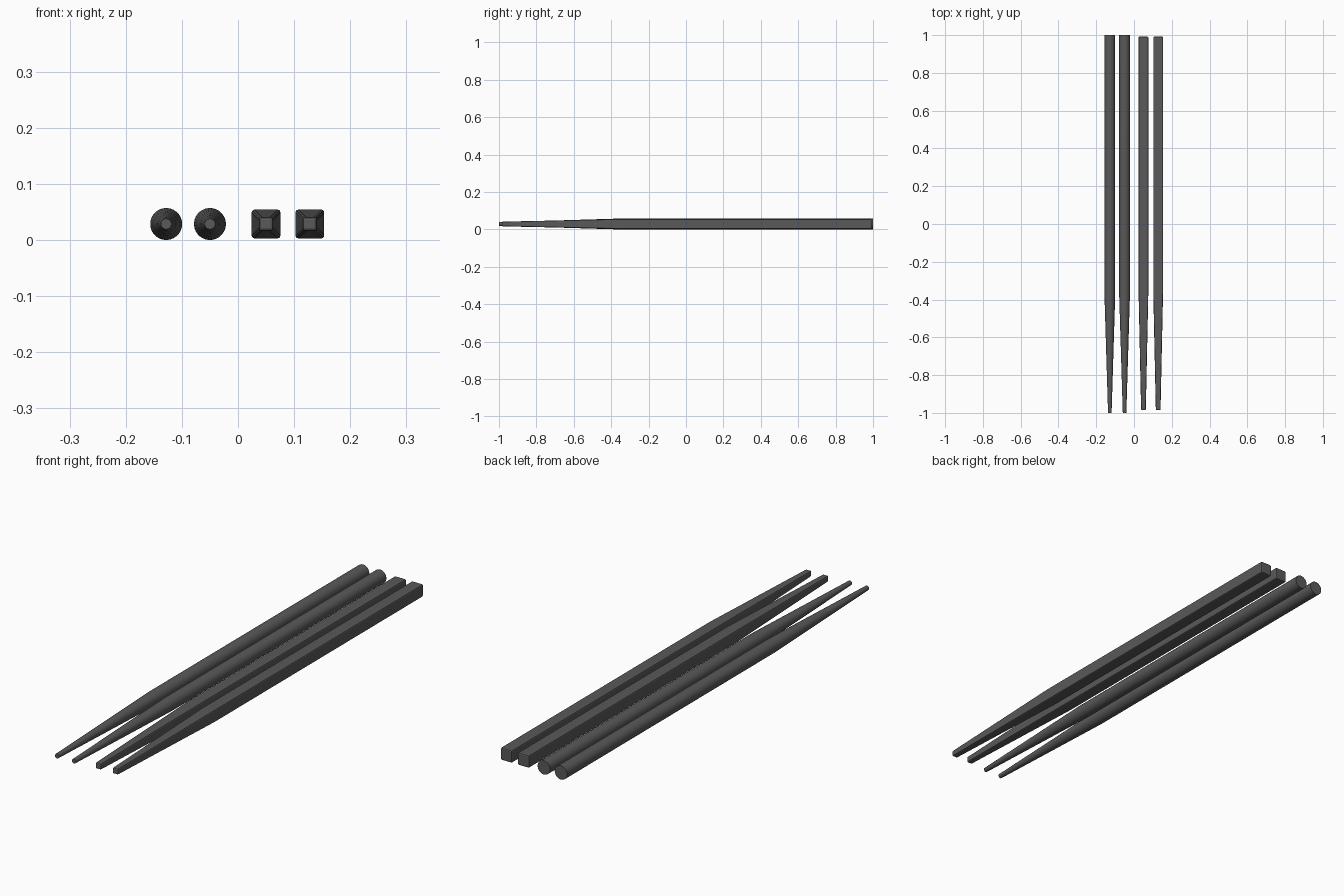
import bpy, bmesh
from math import cos, sin, pi

if "Cube" in bpy.data.objects:
    bpy.data.objects.remove(bpy.data.objects["Cube"])

dark = bpy.data.materials.new("dark_grey")
dark.diffuse_color = (0.1, 0.1, 0.1, 1)
dark.use_nodes = True
dark.node_tree.nodes["Principled BSDF"].inputs["Base Color"].default_value = dark.diffuse_color
AXIS_Z = 0.0285


def stick(name, x, sides, profile, bevel=0):
    """Loft rings of (y, radius) along y and cap both ends."""
    bm = bmesh.new()
    rings = []
    for y, r in profile:
        ring = []
        for i in range(sides):
            a = 2 * pi * (i + 0.5) / sides
            ring.append(bm.verts.new((r * cos(a), y, r * sin(a))))
        rings.append(ring)
    for a, b in zip(rings, rings[1:]):
        for i in range(sides):
            j = (i + 1) % sides
            bm.faces.new((a[i], a[j], b[j], b[i]))
    bm.faces.new(rings[0])
    bm.faces.new(rings[-1])
    bmesh.ops.recalc_face_normals(bm, faces=bm.faces)
    mesh = bpy.data.meshes.new(name)
    bm.to_mesh(mesh)
    bm.free()
    mesh.materials.append(dark)
    ob = bpy.data.objects.new(name, mesh)
    ob.location = (x, 0, AXIS_Z)
    bpy.context.collection.objects.link(ob)
    if bevel:
        mod = ob.modifiers.new("soft_edges", "BEVEL")
        mod.width = bevel
        mod.segments = 2
        mod.limit_method = "ANGLE"
    else:
        bpy.ops.object.select_all(action="DESELECT")
        ob.select_set(True)
        bpy.context.view_layer.objects.active = ob
        bpy.ops.object.shade_smooth_by_angle()


# Round chopsticks: straight handle, tapered tip
round_profile = [(-1, 0.0095), (-0.38, 0.0285), (1, 0.0285)]
# Square chopsticks: half widths turned into corner radii
d = 2 ** 0.5
square_profile = [(-0.985, 0.0125 * d), (-0.37, 0.0257 * d), (0.992, 0.0257 * d)]

for i, x in enumerate((0.05, 0.128)):
    stick(f"round_chopstick_{i + 1}", -x, 32, round_profile)
    stick(f"square_chopstick_{i + 1}", x, 4, square_profile, 0.005)
